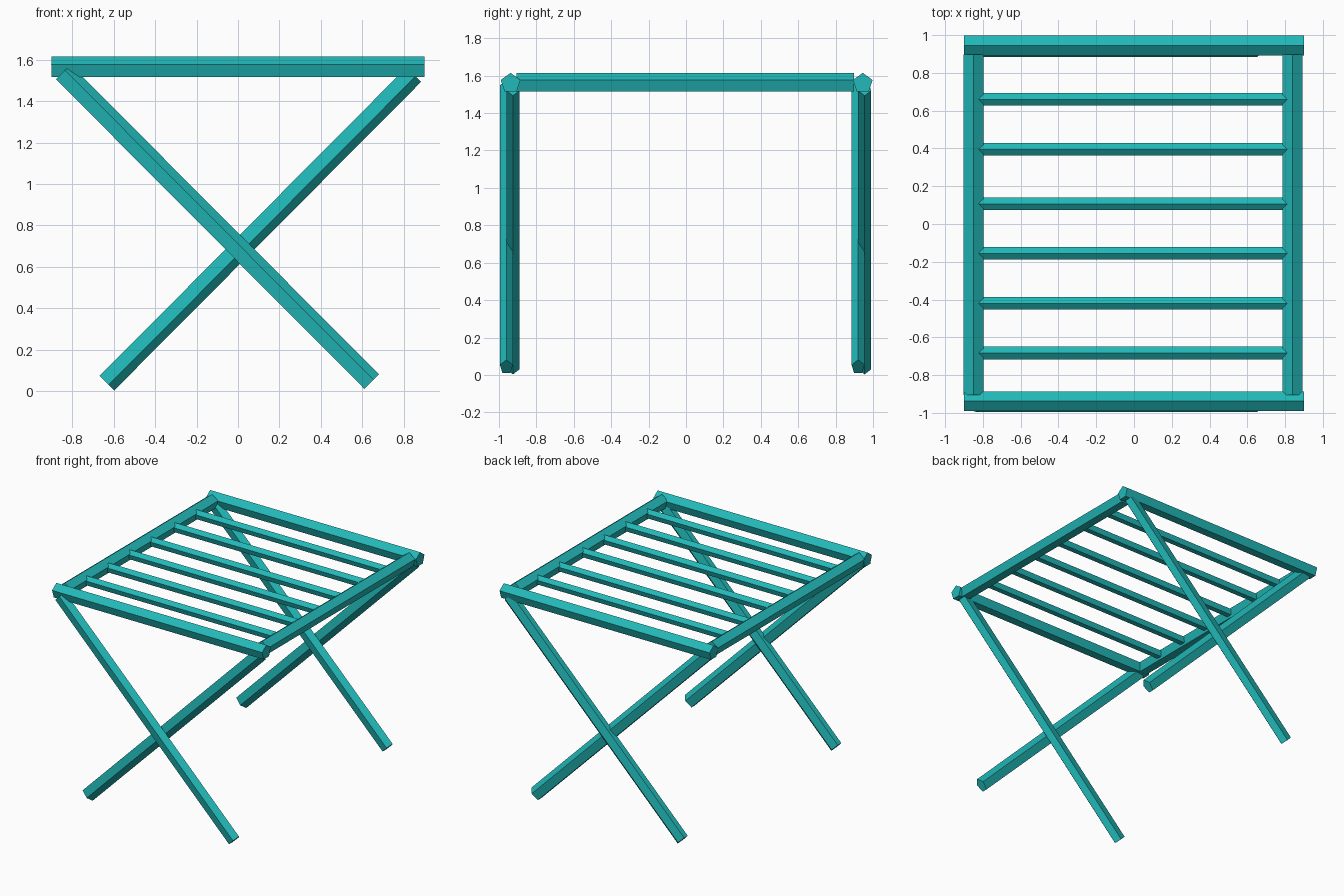
import bpy
import bmesh
from math import sin, cos, tau
from mathutils import Vector

cube = bpy.data.objects.get("Cube")
if cube:
    bpy.data.objects.remove(cube)

teal = bpy.data.materials.new("teal")
teal.use_nodes = True
colour = (0.016, 0.48, 0.48, 1.0)
teal.diffuse_color = colour
teal.node_tree.nodes["Principled BSDF"].inputs["Base Color"].default_value = colour


def bar(name, start, end, ridge, radius, squash=1.0):
    """Five-sided bar from start to end with one edge pointing along ridge."""
    start, end, ridge = Vector(start), Vector(end), Vector(ridge).normalized()
    side = (end - start).normalized().cross(ridge)
    bm = bmesh.new()
    rings = []
    for centre in (start, end):
        rings.append([
            bm.verts.new(centre + radius * (ridge * cos(tau * i / 5)
                                            + side * squash * sin(tau * i / 5)))
            for i in range(5)])
    low, high = rings
    for i in range(5):
        j = (i + 1) % 5
        bm.faces.new((low[i], low[j], high[j], high[i]))
    bm.faces.new(low[::-1])
    bm.faces.new(high)
    bmesh.ops.recalc_face_normals(bm, faces=bm.faces)
    mesh = bpy.data.meshes.new(name)
    bm.to_mesh(mesh)
    bm.free()
    mesh.materials.append(teal)
    obj = bpy.data.objects.new(name, mesh)
    bpy.context.collection.objects.link(obj)
    return obj


UP = (0, 0, 1)
TOP_Z = 1.56
R = 0.055

# Long rails across the front and back
for name, y in (("front_rail", -0.938), ("back_rail", 0.945)):
    bar(name, (-0.9, y, TOP_Z), (0.9, y, TOP_Z), UP, R)

# Side rails
for name, x in (("right_rail", -0.85), ("left_rail", 0.839)):
    bar(name, (x, -0.905, TOP_Z), (x, 0.897, TOP_Z), UP, R)

# Slats between the side rails
for n, y in enumerate((-0.683, -0.42, -0.155, 0.107, 0.395, 0.66)):
    bar(f"slat_{n + 1}", (-0.845, y, TOP_Z), (0.835, y, TOP_Z), UP, 0.035)

# Crossed legs, flattened front to back; the back pair repeats the front pair
for name, shift in (("front", 0.0), ("back", 1.88)):
    y = shift - 0.96
    bar(f"{name}_leg_outer", (0.642, y, 0.042), (-0.847, y, 1.537),
        (1, 0, 1), R, 2 / 3)
    y = shift - 0.925
    bar(f"{name}_leg_inner", (-0.637, y, 0.042), (0.845, y, 1.532),
        (1, 0, -1), R, 2 / 3)
